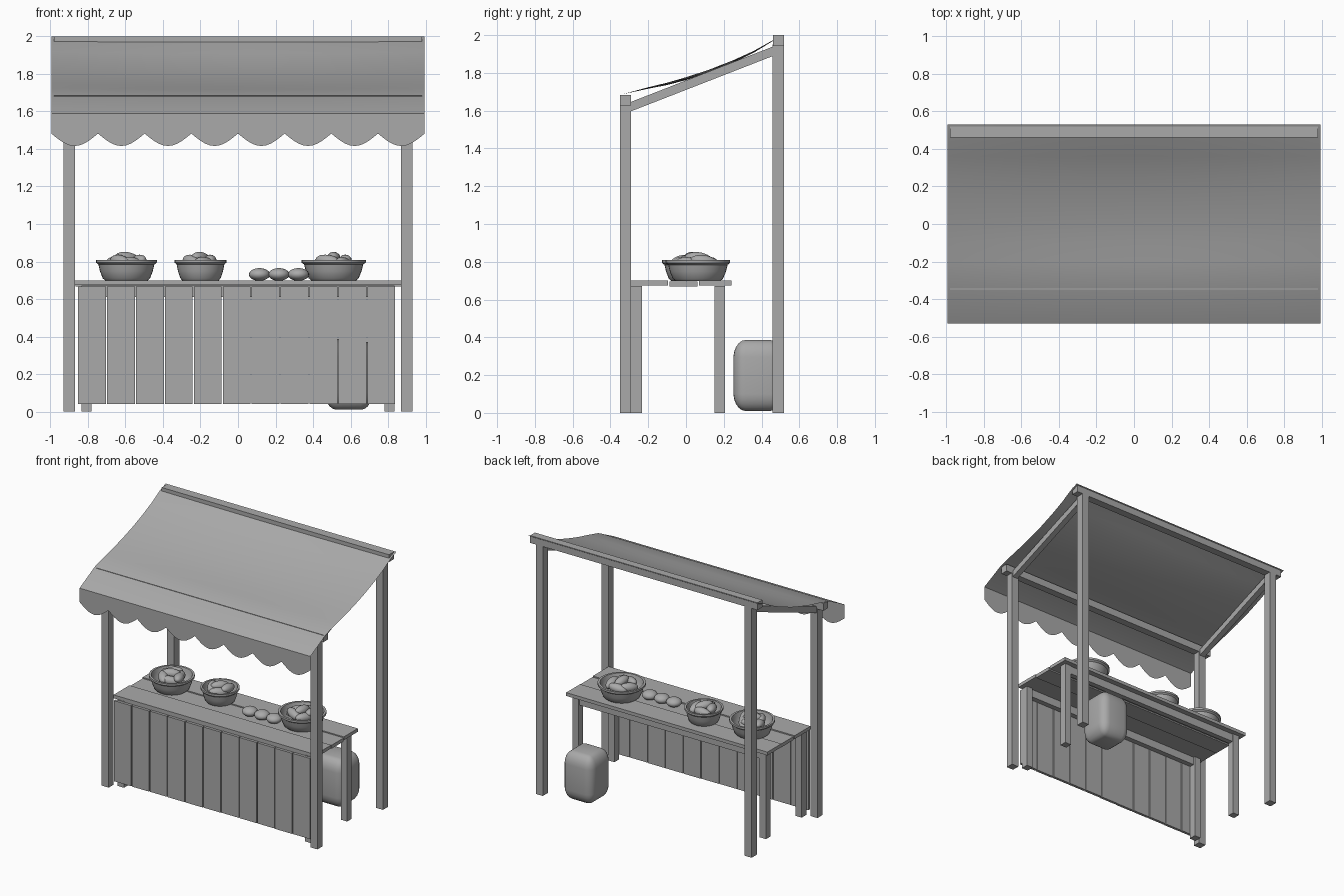
import bpy, bmesh, math, random
from mathutils import Matrix, Vector

random.seed(4)
if "Cube" in bpy.data.objects:
    bpy.data.objects.remove(bpy.data.objects["Cube"], do_unlink=True)

grey = bpy.data.materials.new("plain_grey")
grey.use_nodes = True
grey.diffuse_color = (0.4, 0.4, 0.4, 1)
grey.node_tree.nodes["Principled BSDF"].inputs["Base Color"].default_value = (0.4, 0.4, 0.4, 1)


def finish(name, bm, smooth=False):
    mesh = bpy.data.meshes.new(name)
    bm.to_mesh(mesh)
    bm.free()
    mesh.materials.append(grey)
    ob = bpy.data.objects.new(name, mesh)
    bpy.context.collection.objects.link(ob)
    if smooth:
        bpy.ops.object.select_all(action="DESELECT")
        ob.select_set(True)
        bpy.context.view_layer.objects.active = ob
        bpy.ops.object.shade_smooth_by_angle(angle=math.radians(35))
    return ob


def box(name, x, y, z):
    """Box from (low, high) pairs."""
    bm = bmesh.new()
    bmesh.ops.create_cube(bm, size=1)
    for v in bm.verts:
        v.co = [(p[0] + p[1]) / 2 + c * (p[1] - p[0]) for p, c in zip((x, y, z), v.co)]
    return finish(name, bm)


def beam(name, x, width, bottom_a, bottom_b, height):
    """Sloping beam in the yz plane with vertical ends."""
    bm = bmesh.new()
    ring = [bottom_a, bottom_b, (bottom_b[0], bottom_b[1] + height),
            (bottom_a[0], bottom_a[1] + height)]
    face = bm.faces.new([bm.verts.new((x - width / 2, y, z)) for y, z in ring])
    out = bmesh.ops.extrude_face_region(bm, geom=[face])["geom"]
    for v in out:
        if isinstance(v, bmesh.types.BMVert):
            v.co.x += width
    bmesh.ops.recalc_face_normals(bm, faces=bm.faces)
    return finish(name, bm)


def ellipsoid(name, centre, radii, turn=0, tilt=0):
    bm = bmesh.new()
    matrix = (Matrix.Translation(centre) @ Matrix.Rotation(turn, 4, "Z")
              @ Matrix.Rotation(tilt, 4, "Y") @ Matrix.Diagonal((*radii, 1)))
    bmesh.ops.create_uvsphere(bm, u_segments=20, v_segments=12, radius=1, matrix=matrix)
    return finish(name, bm, True)


def lathe(name, centre, profile, sides=32):
    bm = bmesh.new()
    rings = [[bm.verts.new(Vector(centre) + Vector((r * math.cos(i * math.tau / sides),
              r * math.sin(i * math.tau / sides), z))) for i in range(sides)] for r, z in profile]
    for a, b in zip(rings, rings[1:]):
        for i in range(sides):
            j = (i + 1) % sides
            bm.faces.new((a[i], a[j], b[j], b[i]))
    bm.faces.new(rings[0][::-1])
    bm.faces.new(rings[-1])
    bmesh.ops.recalc_face_normals(bm, faces=bm.faces)
    return finish(name, bm, True)


# Frame: posts, rafters, cross beams
for side, s in (("left", 1), ("right", -1)):
    px = sorted((s * 0.87, s * 0.93))
    lx = sorted((s * 0.78, s * 0.835))
    box(f"front_post_{side}", px, (-0.35, -0.29), (0, 1.63))
    box(f"back_post_{side}", px, (0.457, 0.52), (0, 1.95))
    beam(f"rafter_{side}", s * 0.9, 0.045, (-0.29, 1.597), (0.457, 1.888), 0.05)
    box(f"front_table_leg_{side}", lx, (-0.29, -0.232), (0, 0.672))
    box(f"back_table_leg_{side}", lx, (0.152, 0.207), (0, 0.672))
box("front_beam", (-0.98, 0.98), (-0.35, -0.292), (1.627, 1.684))
box("back_beam", (-0.98, 0.98), (0.46, 0.52), (1.943, 2.0))

# Canopy sheet with scalloped valance
profile = [(0.53, 2.0), (0.46, 1.973), (0.36, 1.917), (0.25, 1.867), (0.12, 1.816),
           (0, 1.777), (-0.1, 1.748), (-0.2, 1.724), (-0.34, 1.686), (-0.53, 1.59)]
scallops, steps = 8, 10
columns = scallops * steps
bm = bmesh.new()
rows = []
for i in range(columns + 1):
    u = i / columns
    x = -0.995 + 1.99 * u
    column = []
    for y, z in profile:
        span = min(max((y + 0.34) / 0.87, 0), 1)
        sag = 0.016 * math.sin(math.pi * u) * math.sin(math.pi * span)
        column.append(bm.verts.new((x, y, z - sag)))
    drop = abs(math.sin(math.pi * i / steps))
    column.append(bm.verts.new((x, -0.53, 1.482 - 0.066 * drop)))
    rows.append(column)
for a, b in zip(rows, rows[1:]):
    for k in range(len(a) - 1):
        bm.faces.new((a[k], a[k + 1], b[k + 1], b[k]))
finish("canopy", bm, True)

# Table top boards and rails
box("table_board_front", (-0.87, 0.87), (-0.29, -0.095), (0.674, 0.7))
box("table_board_middle", (-0.865, 0.868), (-0.088, 0.062), (0.668, 0.695))
box("table_board_back", (-0.87, 0.865), (0.068, 0.24), (0.674, 0.7))
box("front_rail", (-0.78, 0.78), (-0.285, -0.245), (0.61, 0.672))
box("back_rail", (-0.78, 0.78), (0.16, 0.2), (0.61, 0.672))

# Front cladding planks
width = 1.696 / 11
for i in range(11):
    x = -0.852 + i * width
    shift = random.uniform(0, 0.006)
    box(f"front_plank_{i + 1}", (x, x + width - 0.006), (-0.312 + shift, -0.291 + shift),
        (0.04, 0.668))

# Bowls filled with long produce
for n, (x, y, r, count) in enumerate([(-0.595, 0.035, 0.162, 6), (-0.2, 0.065, 0.138, 4),
                                      (0.51, 0.063, 0.171, 5)], 1):
    outline = [(0.70, 0), (0.78, 0.012), (0.87, 0.05), (0.92, 0.085), (1, 0.095), (1, 0.11),
               (0.9, 0.11), (0.86, 0.085), (0.8, 0.055), (0.68, 0.03)]
    lathe(f"bowl_{n}", (x, y, 0.699), [(r * a, z) for a, z in outline])
    for k in range(count):
        a = k * math.tau / count + n
        d = r * 0.4
        ellipsoid(f"produce_{n}_{k + 1}",
                  (x + d * math.cos(a), y + d * math.sin(a), 0.79 + 0.012 * (k % 2)),
                  (0.072, 0.036, 0.033), a + 1.2 + 0.4 * (k % 3), 0.15)
    ellipsoid(f"produce_{n}_top", (x, y, 0.818), (0.07, 0.036, 0.033), 0.5 * n, 0.1)

# Loose round produce on the table
for i in range(3):
    ellipsoid(f"round_produce_{i + 1}", (0.114 + i * 0.104, -0.015, 0.731), (0.056, 0.056, 0.034))

# Stuffed sack behind the table
bm = bmesh.new()
bmesh.ops.create_cube(bm, size=1)
bmesh.ops.bevel(bm, geom=bm.edges[:], offset=0.24, segments=5, profile=0.5, affect="EDGES")
for v in bm.verts:
    bulge = 1 + 0.05 * math.cos(math.pi * v.co.z)
    v.co = (0.59 + v.co.x * 0.25 * bulge, 0.38 + v.co.y * 0.25 * bulge, 0.198 + v.co.z * 0.376)
finish("sack", bm, True)
